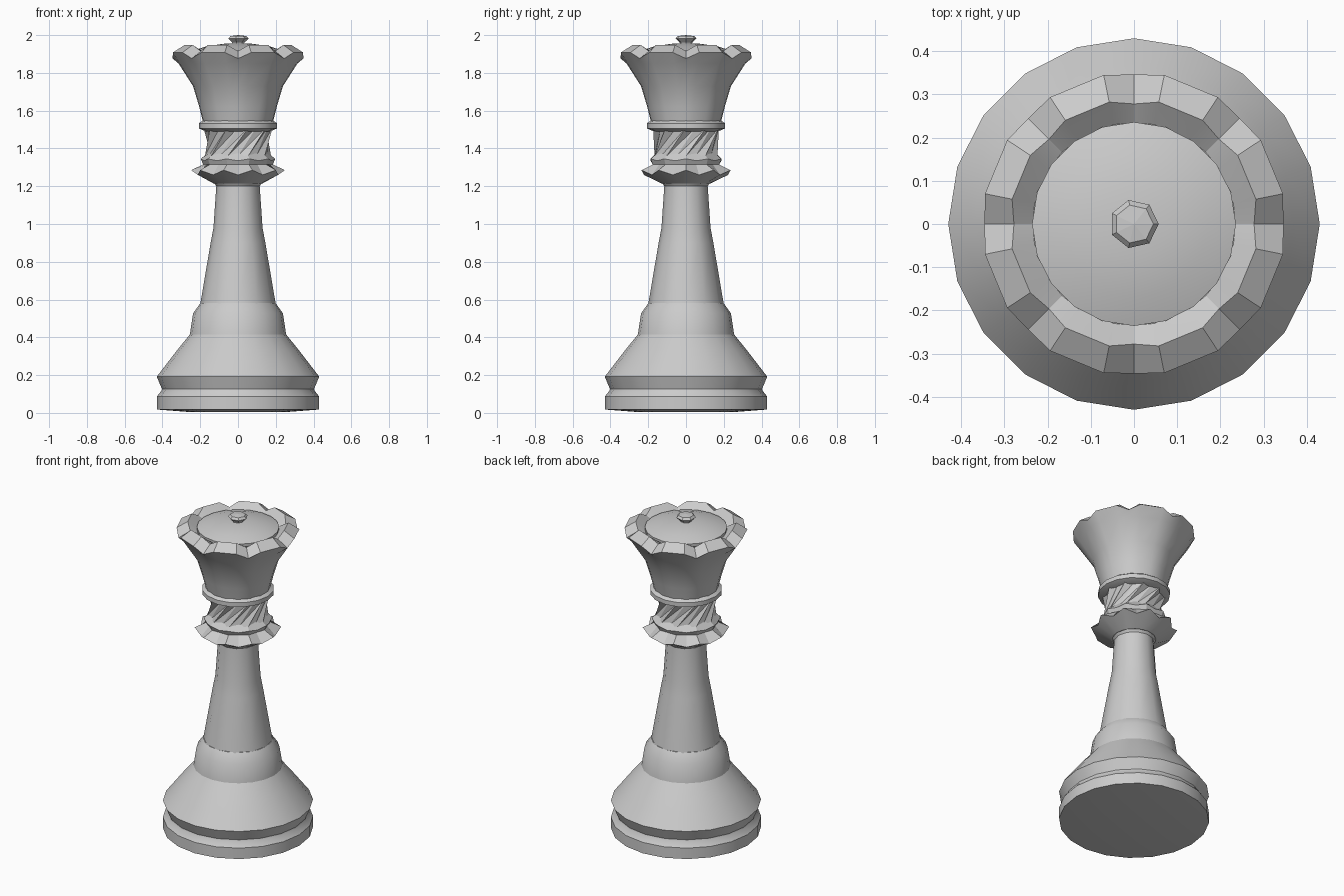
import bpy, bmesh
from math import sin, cos, radians, tau

cube = bpy.data.objects.get("Cube")
if cube:
    bpy.data.objects.remove(cube, do_unlink=True)

grey = bpy.data.materials.new("light grey")
grey.use_nodes = True
colour = (0.6, 0.6, 0.6, 1)
grey.diffuse_color = colour
grey.node_tree.nodes["Principled BSDF"].inputs["Base Color"].default_value = colour


def ring(n, r, z, wave_r=0, wave_z=0, twist=0):
    """A ring of points; every second one is pulled in and down by the wave."""
    return [((r - wave_r * (i % 2)) * cos(tau * i / n + twist),
             (r - wave_r * (i % 2)) * sin(tau * i / n + twist),
             z - wave_z * (i % 2)) for i in range(n)]


def loft(name, rings, bottom=True, tip=None, angle=30, triangles=False):
    """Skin a stack of equal rings, closed by flat caps or by a tip point."""
    bm = bmesh.new()
    loops = [[bm.verts.new(p) for p in pts] for pts in rings]
    n = len(loops[0])
    for low, high in zip(loops, loops[1:]):
        for i in range(n):
            j = (i + 1) % n
            if triangles:
                bm.faces.new((low[i], low[j], high[j]))
                bm.faces.new((low[i], high[j], high[i]))
            else:
                bm.faces.new((low[i], low[j], high[j], high[i]))
    if bottom:
        bm.faces.new(loops[0][::-1])
    top = loops[-1]
    if tip is None:
        bm.faces.new(top)
    else:
        peak = bm.verts.new((0, 0, tip))
        for i in range(n):
            bm.faces.new((top[i], top[(i + 1) % n], peak))
    bmesh.ops.recalc_face_normals(bm, faces=bm.faces)
    mesh = bpy.data.meshes.new(name)
    bm.to_mesh(mesh)
    bm.free()
    mesh.materials.append(grey)
    obj = bpy.data.objects.new(name, mesh)
    bpy.context.collection.objects.link(obj)
    if angle:
        bpy.ops.object.select_all(action='DESELECT')
        bpy.context.view_layer.objects.active = obj
        obj.select_set(True)
        bpy.ops.object.shade_smooth_by_angle(angle=radians(angle))
    return obj


def turned(name, n, profile, **options):
    return loft(name, [ring(n, r, z) for r, z in profile], **options)


# Foot: disc, groove, band and sloping shoulder
turned("base", 20, [(0.25, 0.004), (0.43, 0.018), (0.43, 0.087), (0.405, 0.118),
                    (0.403, 0.127), (0.43, 0.192), (0.37, 0.27), (0.32, 0.335),
                    (0.255, 0.415), (0.238, 0.527), (0.198, 0.583)])

# Tapering column
turned("column", 12, [(0.2, 0.575), (0.145, 0.9), (0.13, 0.98), (0.115, 1.2),
                      (0.135, 1.23)])

# Faceted collar with a wavy edge
loft("collar", [ring(20, 0.13, 1.215), ring(20, 0.248, 1.285, 0.025, 0.025),
                ring(20, 0.185, 1.315, 0.01), ring(20, 0.197, 1.345, 0.01, 0.01),
                ring(20, 0.16, 1.375)], angle=20)

# Spiral neck
loft("neck", [ring(20, 0.175, 1.36, 0.012),
              ring(20, 0.183, 1.51, 0.018, 0, radians(36))],
     angle=0, triangles=True)

# Ring under the crown
turned("neck_ring", 16, [(0.17, 1.49), (0.207, 1.506), (0.207, 1.533), (0.185, 1.548)])

# Crown: flared cup whose rim has eight V-shaped notches
NOTCH = 11.5


def rim_ring(r, z, dip=0, pull=0):
    points = []
    for k in range(8):
        for side in (-1, 0, 1):
            a = radians(45 * k + NOTCH * side)
            rr, zz = (r - pull, z - dip) if side == 0 else (r, z)
            points.append((rr * cos(a), rr * sin(a), zz))
    return points


loft("crown", [rim_ring(0.185, 1.54), rim_ring(0.205, 1.62), rim_ring(0.238, 1.73),
               rim_ring(0.315, 1.85), rim_ring(0.352, 1.908, 0.032, 0.006),
               rim_ring(0.288, 1.948, 0.033, 0.01), rim_ring(0.235, 1.9)], angle=25)

# Domed top inside the rim
turned("crown_dome", 20, [(0.235, 1.895), (0.236, 1.918), (0.17, 1.94), (0.08, 1.954)],
       tip=1.957)

# Small faceted knob
turned("knob", 7, [(0.03, 1.95), (0.035, 1.962), (0.057, 1.982), (0.045, 1.995)],
       tip=2.0, angle=0)
